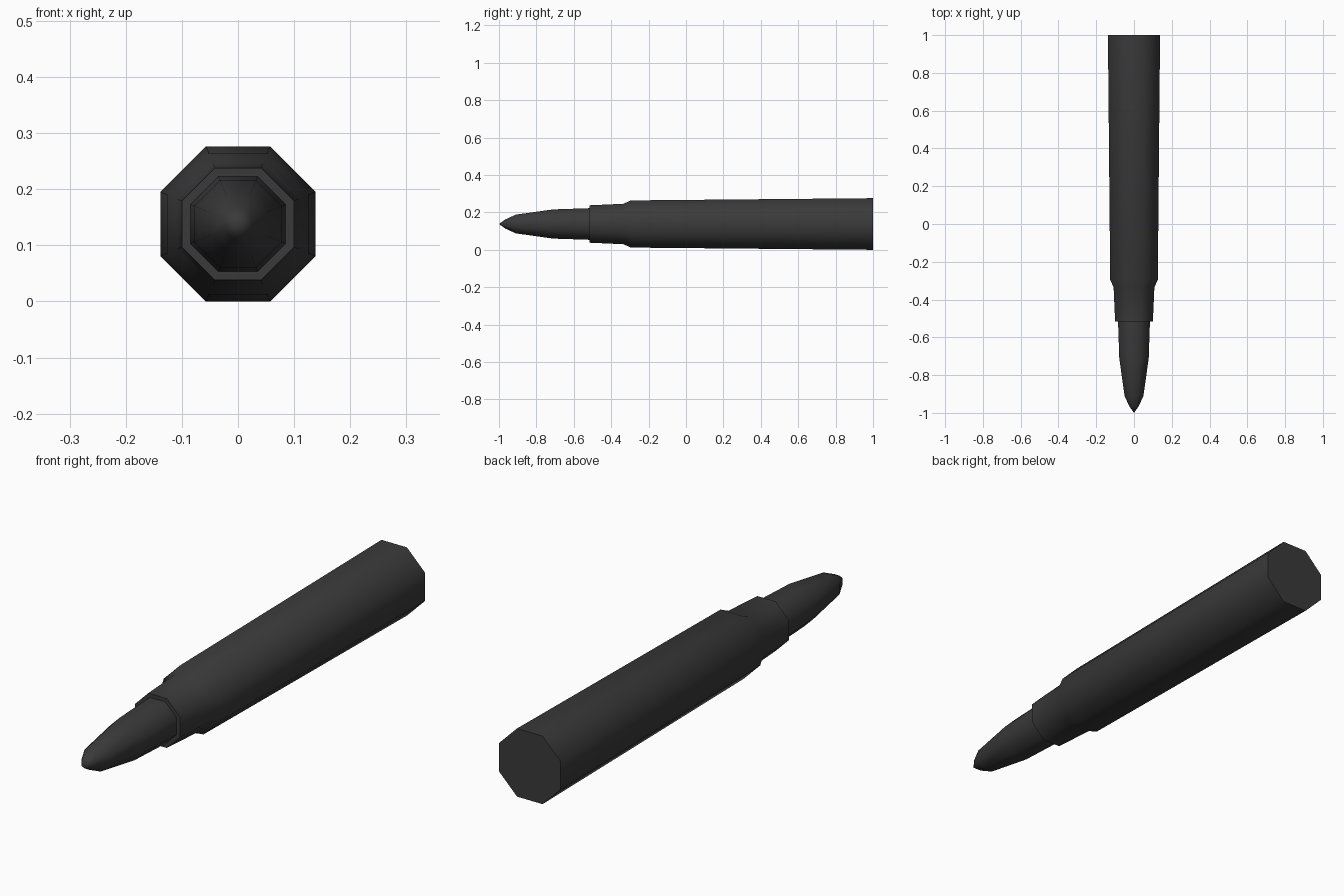
import bpy
import bmesh
import math

cube = bpy.data.objects.get("Cube")
if cube:
    bpy.data.objects.remove(cube, do_unlink=True)

SIDES = 8
AXIS_Z = 0.138

metal = bpy.data.materials.new("dark_grey_metal")
metal.use_nodes = True
colour = (0.042, 0.042, 0.042, 1)
metal.diffuse_color = colour
metal.node_tree.nodes["Principled BSDF"].inputs["Base Color"].default_value = colour


def octagonal_lathe(name, profile):
    """Turn (y, apothem) pairs around the y axis, closing both ends."""
    bm = bmesh.new()
    rings = []
    for y, apothem in profile:
        if apothem == 0:
            rings.append([bm.verts.new((0, y, AXIS_Z))])
            continue
        r = apothem / math.cos(math.pi / SIDES)
        angles = [(i + 0.5) * math.tau / SIDES for i in range(SIDES)]
        rings.append([bm.verts.new((r * math.cos(a), y, AXIS_Z + r * math.sin(a)))
                      for a in angles])
    for a, b in zip(rings, rings[1:]):
        for i in range(SIDES):
            j = (i + 1) % SIDES
            if len(a) == 1:
                bm.faces.new((a[0], b[i], b[j]))
            else:
                bm.faces.new((a[i], b[i], b[j], a[j]))
    for ring in (rings[0], rings[-1]):
        if len(ring) > 1:
            bm.faces.new(ring)
    bmesh.ops.recalc_face_normals(bm, faces=bm.faces)
    mesh = bpy.data.meshes.new(name)
    bm.to_mesh(mesh)
    bm.free()
    mesh.materials.append(metal)
    obj = bpy.data.objects.new(name, mesh)
    bpy.context.collection.objects.link(obj)
    bpy.ops.object.select_all(action='DESELECT')
    obj.select_set(True)
    bpy.context.view_layer.objects.active = obj
    bpy.ops.object.shade_smooth_by_angle(angle=math.radians(60))
    return obj


# Tapered case with shoulder and neck
octagonal_lathe("case", [(-0.515, 0.1), (-0.335, 0.108), (-0.295, 0.126), (1, 0.138)])

# Pointed tip seated in the neck
octagonal_lathe("tip", [(-1, 0), (-0.965, 0.025), (-0.91, 0.05),
                        (-0.71, 0.078), (-0.5, 0.085)])
